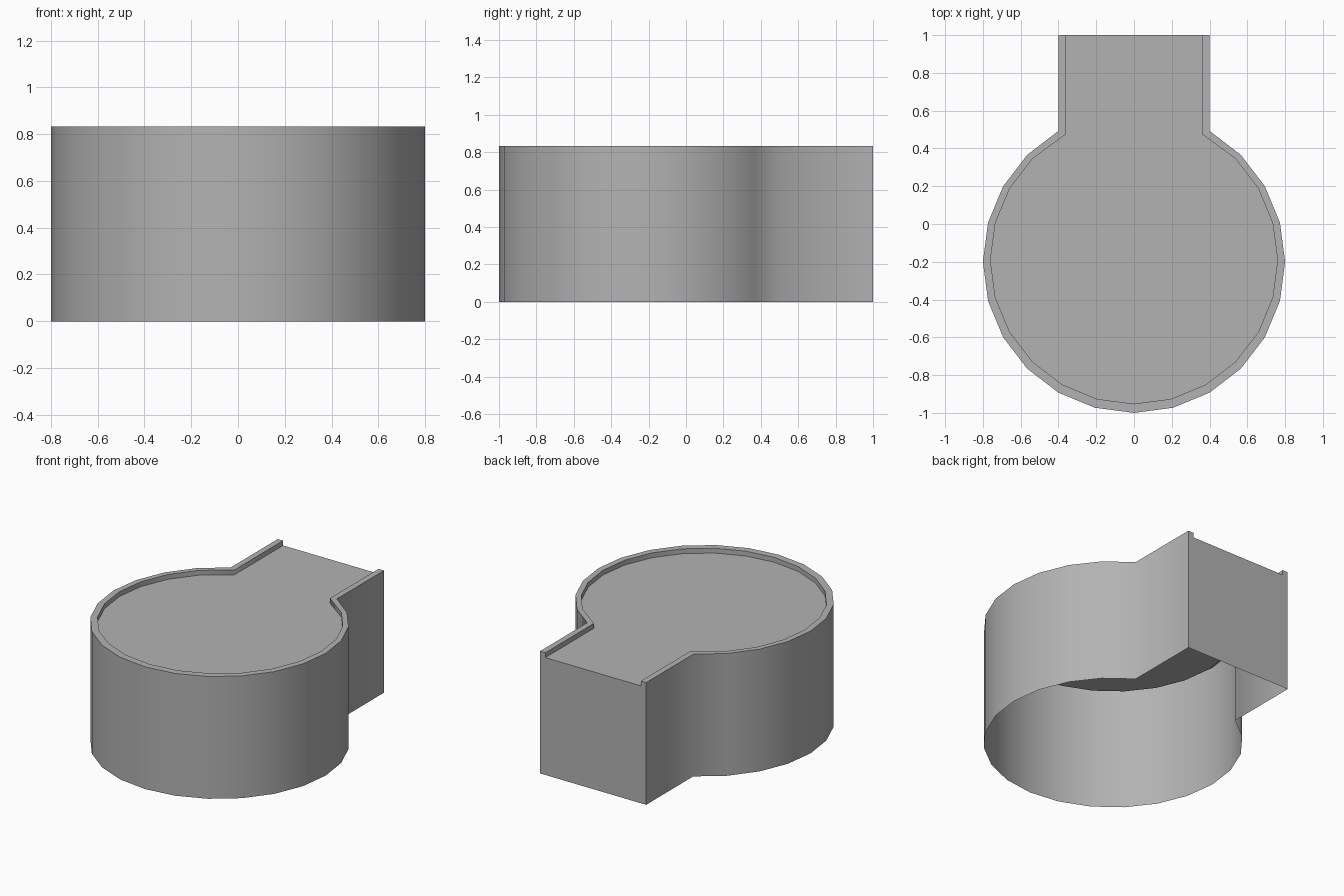
import bpy, bmesh
from math import sin, cos, radians

if "Cube" in bpy.data.objects:
    bpy.data.objects.remove(bpy.data.objects["Cube"])

TOP, FLOOR = 0.833, 0.80      # rim height, recessed deck height
END = 1.0                     # channel end


def keyhole(radius, cy, half, corner_y):
    """Round plan with a straight channel, running clockwise from the channel's +x end."""
    arc = [(radius * cos(radians(a)), cy + radius * sin(radians(a)))
           for a in range(45, -226, -15)]
    return [(half, END), (half, corner_y)] + arc + [(-half, corner_y), (-half, END)]


outer = keyhole(0.80, -0.20, 0.40, 0.493)
inner = keyhole(0.76, -0.192, 0.36, 0.476)

bm = bmesh.new()


def ring(points, z):
    return [bm.verts.new((x, y, z)) for x, y in points]


base, rim_out = ring(outer, 0), ring(outer, TOP)
rim_in, deck = ring(inner, TOP), ring(inner, FLOOR)

# outer wall, rim top and inner lip
for lo, hi in ((base, rim_out), (rim_out, rim_in), (rim_in, deck)):
    for i in range(len(lo) - 1):
        bm.faces.new((lo[i + 1], lo[i], hi[i], hi[i + 1]))

# recessed deck
bm.faces.new(deck[::-1])

# flat end wall of the channel (underside stays open)
bm.faces.new((base[0], base[-1], rim_out[-1], rim_in[-1],
              deck[-1], deck[0], rim_in[0], rim_out[0]))

mesh = bpy.data.meshes.new("keyhole_platform")
bm.to_mesh(mesh)
bm.free()
platform = bpy.data.objects.new("keyhole_platform", mesh)
bpy.context.collection.objects.link(platform)

# mid grey surface
grey = bpy.data.materials.new("mid_grey")
grey.diffuse_color = (0.45, 0.45, 0.45, 1)
grey.use_nodes = True
grey.node_tree.nodes["Principled BSDF"].inputs["Base Color"].default_value = grey.diffuse_color
mesh.materials.append(grey)

# smooth round walls, sharp rim edges
bpy.context.view_layer.objects.active = platform
platform.select_set(True)
bpy.ops.object.shade_smooth_by_angle(angle=radians(60))
